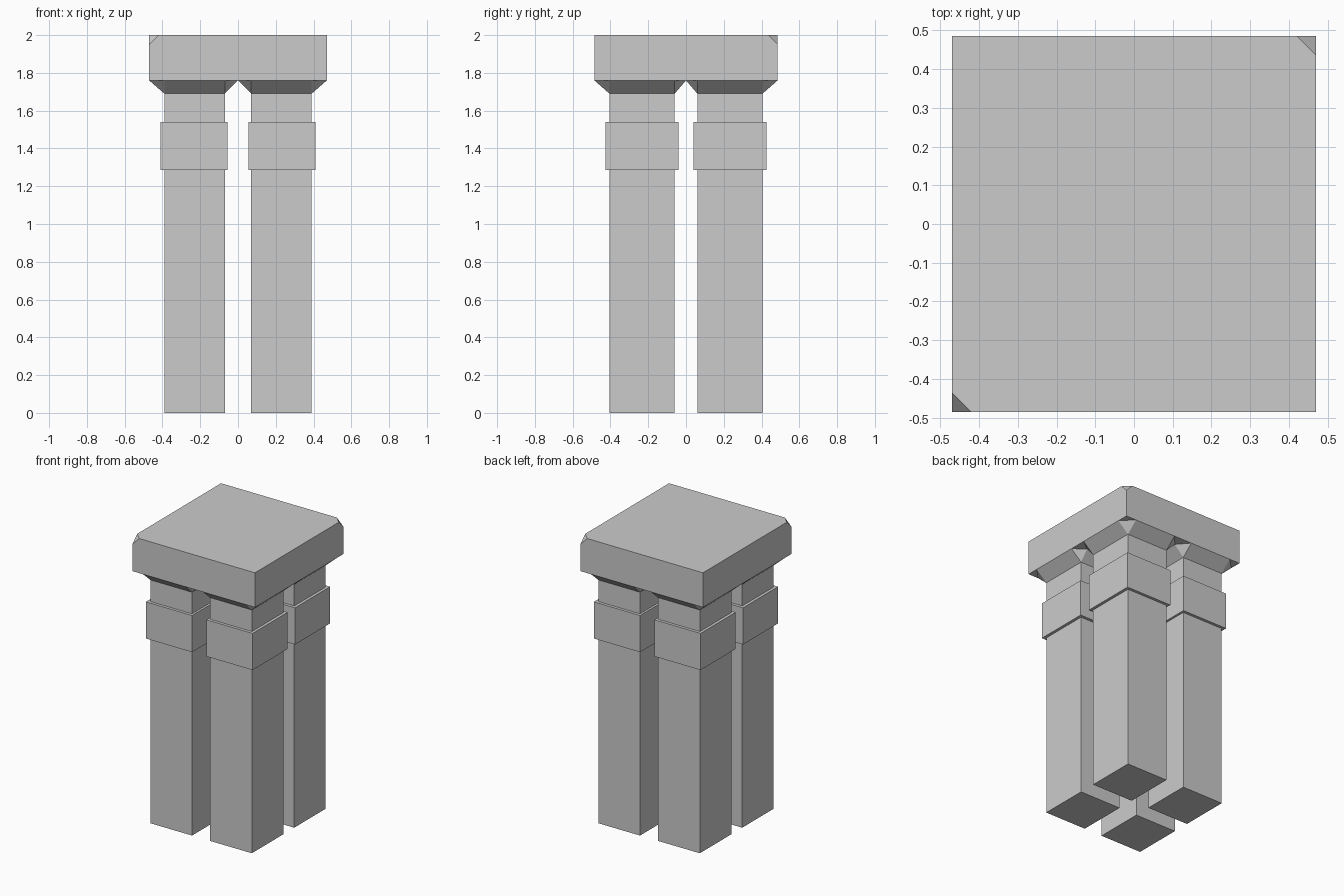
import bpy, bmesh
from itertools import product

if "Cube" in bpy.data.objects:
    bpy.data.objects.remove(bpy.data.objects["Cube"])

HX, HY = 0.47, 0.485          # slab half sizes
Z_FLARE, Z_SLAB, Z_TOP = 1.69, 1.76, 2.0
CUT = 0.05                    # clipped slab corners


def hull(name, points, mirror=False):
    """Convex solid through the points, optionally mirrored to all four quadrants."""
    bm = bmesh.new()
    for p in points:
        bm.verts.new(p)
    bmesh.ops.convex_hull(bm, input=bm.verts[:])
    bmesh.ops.dissolve_limit(bm, angle_limit=0.01, verts=bm.verts[:], edges=bm.edges[:])
    bmesh.ops.recalc_face_normals(bm, faces=bm.faces[:])
    mesh = bpy.data.meshes.new(name)
    bm.to_mesh(mesh)
    bm.free()
    ob = bpy.data.objects.new(name, mesh)
    bpy.context.collection.objects.link(ob)
    if mirror:
        mod = ob.modifiers.new("quadrants", 'MIRROR')
        mod.use_axis = (True, True, False)
        mod.use_mirror_merge = False
    return ob


def box(xs, ys, zs):
    return list(product(xs, ys, zs))


# Four square legs with a wide band near the top
leg_x, leg_y = (0.07, 0.39), (0.06, 0.405)
hull("leg", box(leg_x, leg_y, (0, Z_FLARE)), True)
hull("leg_band", box((0.055, 0.41), (0.04, 0.425), (1.285, 1.54)), True)

# Flared capitals: each side slopes out to the slab, with triangular corner facets
capital = box(leg_x, leg_y, (Z_FLARE,))
capital += box((0, HX), leg_y, (Z_SLAB,)) + box(leg_x, (0, HY), (Z_SLAB,))
hull("capital", capital, True)

# Top slab with two opposite upper corners clipped
slab = box((-HX, HX), (-HY, HY), (Z_SLAB,))
slab += [(HX, -HY, Z_TOP), (-HX, HY, Z_TOP)]
for s in (-1, 1):
    slab += [(s * (HX - CUT), s * HY, Z_TOP),
             (s * HX, s * (HY - CUT), Z_TOP),
             (s * HX, s * HY, Z_TOP - CUT)]
hull("top_slab", slab)
